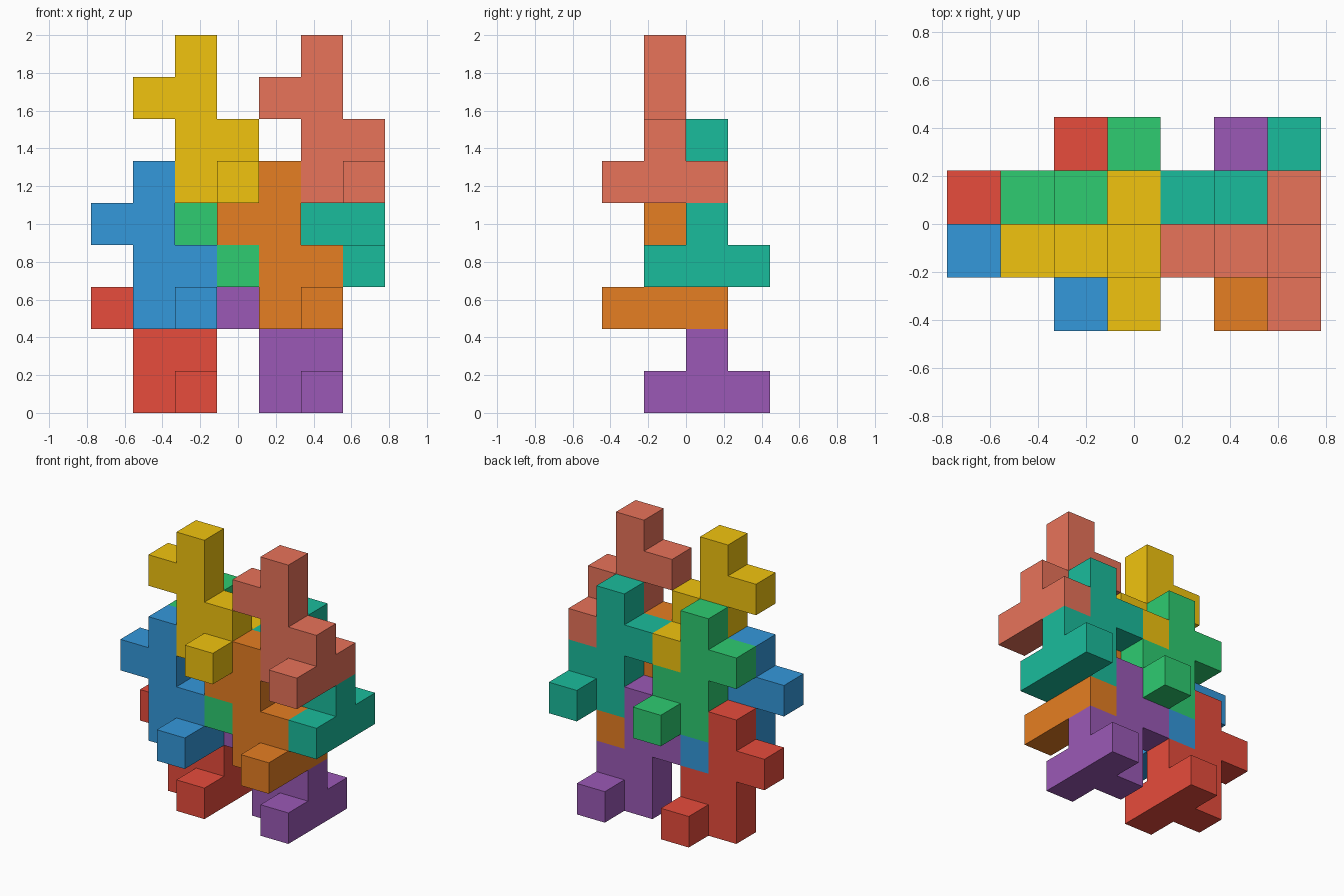
import bpy, bmesh
from mathutils import Vector, Color

if "Cube" in bpy.data.objects:
    bpy.data.objects.remove(bpy.data.objects["Cube"])

U = 2 / 9  # edge of one cube cell

# One nine-cube piece, in cell coordinates relative to the foot of its column
PIECE = {(0, 0, 0), (0, 0, 1), (0, 0, 2), (0, 0, 3),   # column
         (-1, 0, 2),                                   # left arm
         (1, 0, 0), (1, 0, 1),                         # right step
         (1, -1, 0), (1, 1, 0)}                        # front and back feet

AXES = [Vector((1, 0, 0)), Vector((0, 1, 0)), Vector((0, 0, 1))]


def build_piece(name, base, rgb):
    """Outer skin of the piece, with its column foot at cell `base`."""
    bm = bmesh.new()
    offset = Vector(base) + Vector((-3, -1.5, 0.5))    # cell index to centred grid
    for cell in PIECE:
        c = Vector(cell) + offset
        for i in range(3):
            for s in (1, -1):
                n = AXES[i] * s
                if tuple(int(a + b) for a, b in zip(cell, n)) in PIECE:
                    continue
                p, q = AXES[(i + 1) % 3] * s, AXES[(i + 2) % 3]
                bm.faces.new([bm.verts.new((c + (n + p * a + q * b) / 2) * U)
                              for a, b in ((-1, -1), (1, -1), (1, 1), (-1, 1))])
    bmesh.ops.remove_doubles(bm, verts=bm.verts[:], dist=1e-4)
    bmesh.ops.dissolve_limit(bm, angle_limit=0.01, verts=bm.verts[:], edges=bm.edges[:])
    mesh = bpy.data.meshes.new(name)
    bm.to_mesh(mesh)
    bm.free()
    mat = bpy.data.materials.new(name + "_paint")
    linear = Color([v / 255 for v in rgb]).from_srgb_to_scene_linear()
    mat.diffuse_color = (*linear, 1)
    mat.use_nodes = True
    mat.node_tree.nodes["Principled BSDF"].inputs["Base Color"].default_value = mat.diffuse_color
    mesh.materials.append(mat)
    bpy.context.collection.objects.link(bpy.data.objects.new(name, mesh))


# Eight interlocking copies: name, column foot cell (x, y, z), colour
for name, base, rgb in [
    ("red_piece",    (1, 2, 0), (231, 76, 60)),
    ("purple_piece", (4, 2, 0), (155, 89, 182)),
    ("blue_piece",   (1, 1, 2), (52, 152, 219)),
    ("orange_piece", (4, 1, 2), (230, 126, 34)),
    ("green_piece",  (2, 2, 3), (46, 204, 113)),
    ("teal_piece",   (5, 2, 3), (26, 188, 156)),
    ("yellow_piece", (2, 1, 5), (241, 196, 15)),
    ("salmon_piece", (5, 1, 5), (232, 115, 90)),
]:
    build_piece(name, base, rgb)
